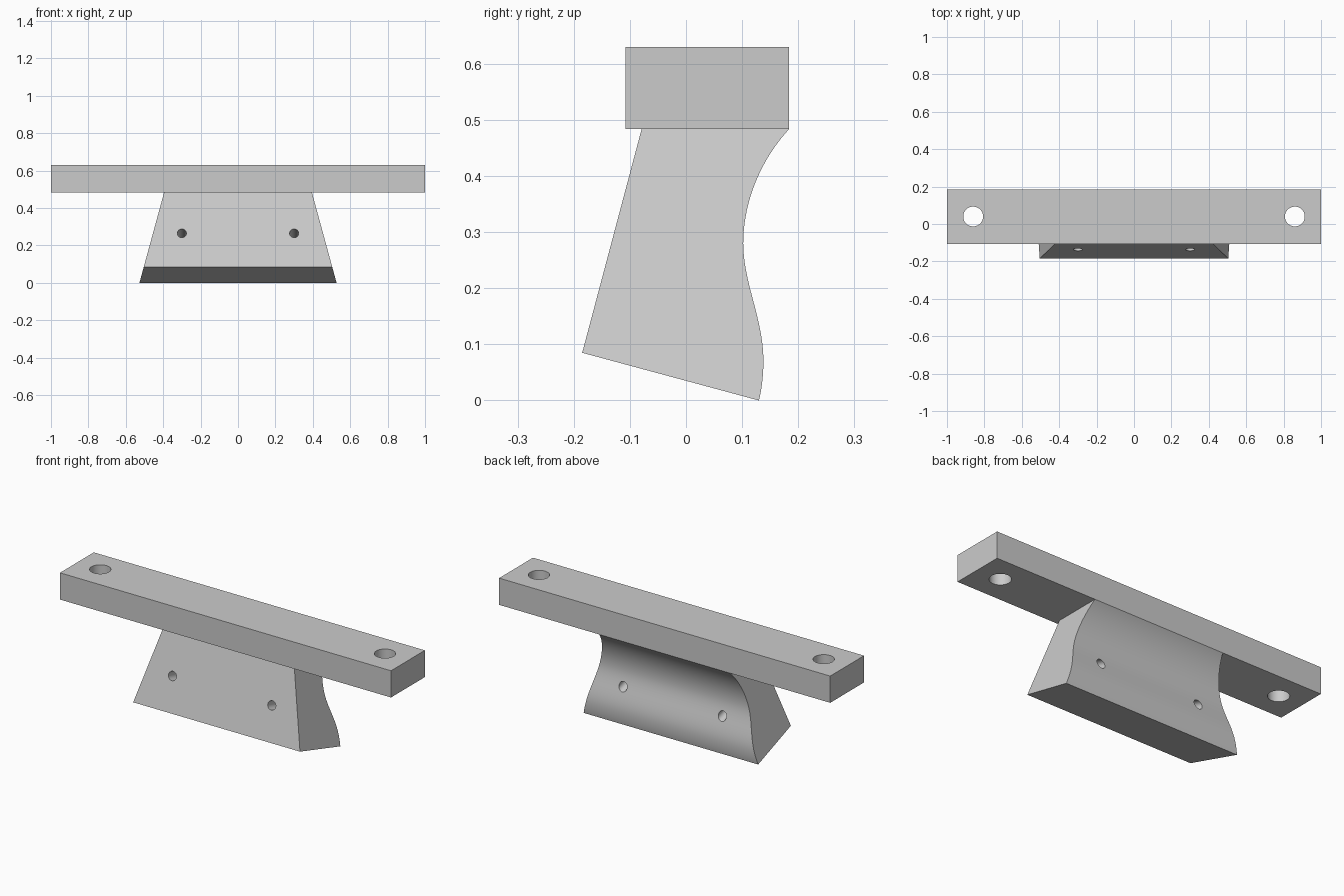
import bpy
import bmesh
from math import radians
from mathutils import Vector
from mathutils.geometry import interpolate_bezier

cube = bpy.data.objects.get("Cube")
if cube:
    bpy.data.objects.remove(cube, do_unlink=True)

# One plain grey for the whole bracket
grey = bpy.data.materials.new("plain_grey")
grey.use_nodes = True
colour = (0.6, 0.6, 0.6, 1)
grey.diffuse_color = colour
grey.node_tree.nodes["Principled BSDF"].inputs["Base Color"].default_value = colour

BAR_BOTTOM, BAR_TOP = 0.484, 0.63
BAR_FRONT, BAR_BACK = -0.108, 0.184


def new_object(name, bm):
    bmesh.ops.recalc_face_normals(bm, faces=bm.faces)
    mesh = bpy.data.meshes.new(name)
    bm.to_mesh(mesh)
    bm.free()
    mesh.materials.append(grey)
    obj = bpy.data.objects.new(name, mesh)
    bpy.context.collection.objects.link(obj)
    return obj


def drill(target, centre, axis, radius):
    """Cut a round through hole along an axis."""
    bpy.ops.mesh.primitive_cylinder_add(vertices=48, radius=radius, depth=1, location=centre)
    cutter = bpy.context.object
    cutter.hide_render = True
    cutter.rotation_euler = Vector(axis).to_track_quat("Z", "Y").to_euler()
    cutter.data.materials.append(grey)
    mod = target.modifiers.new("hole", "BOOLEAN")
    mod.operation, mod.solver, mod.object = "DIFFERENCE", "EXACT", cutter
    bpy.context.view_layer.objects.active = target
    bpy.ops.object.modifier_apply(modifier=mod.name)
    bpy.data.objects.remove(cutter, do_unlink=True)


# Mounting bar
bm = bmesh.new()
bmesh.ops.create_cube(bm, size=1)
for v in bm.verts:
    v.co.x *= 2
    v.co.y = BAR_BACK if v.co.y > 0 else BAR_FRONT
    v.co.z = BAR_TOP if v.co.z > 0 else BAR_BOTTOM
bar = new_object("mounting_bar", bm)

# Grip block: side profile in (y, z) with an S-curved back
front_top, front_low = Vector((-0.079, BAR_BOTTOM)), Vector((-0.185, 0.085))
heel, bulge = Vector((0.13, 0)), Vector((0.138, 0.07))
waist, back_top = Vector((0.102, 0.28)), Vector((BAR_BACK, BAR_BOTTOM))
spans = [
    (heel, Vector((0.135, 0.02)), Vector((0.138, 0.045)), bulge, 8),
    (bulge, Vector((0.138, 0.145)), Vector((0.102, 0.21)), waist, 20),
    (waist, Vector((0.102, 0.355)), Vector((0.134, 0.43)), back_top, 20),
]
profile = [front_top, front_low, heel]
for a, ha, hb, b, count in spans:
    profile += [p.to_2d() for p in interpolate_bezier(
        a.to_3d(), ha.to_3d(), hb.to_3d(), b.to_3d(), count)][1:]


def half_width(z):
    return 0.527 - 0.273 * z


bm = bmesh.new()
right, left = [[bm.verts.new((s * half_width(p.y), p.x, p.y)) for p in profile]
               for s in (-1, 1)]
bm.faces.new(right)
bm.faces.new(left)
for i in range(len(profile)):
    bm.faces.new((right[i - 1], right[i], left[i], left[i - 1]))
block = new_object("grip_block", bm)

# Bolt holes through the bar, pin holes square to the sloping front
slope = front_top - front_low
for side in (-1, 1):
    drill(bar, (side * 0.86, 0.04, 0.55), (0, 0, 1), 0.053)
    drill(block, (side * 0.3, -0.138, 0.265), (0, slope.y, -slope.x), 0.024)

# Smooth curves, sharp corners
bpy.ops.object.select_all(action="DESELECT")
for obj in (bar, block):
    obj.select_set(True)
bpy.context.view_layer.objects.active = block
bpy.ops.object.shade_smooth_by_angle(angle=radians(30))
